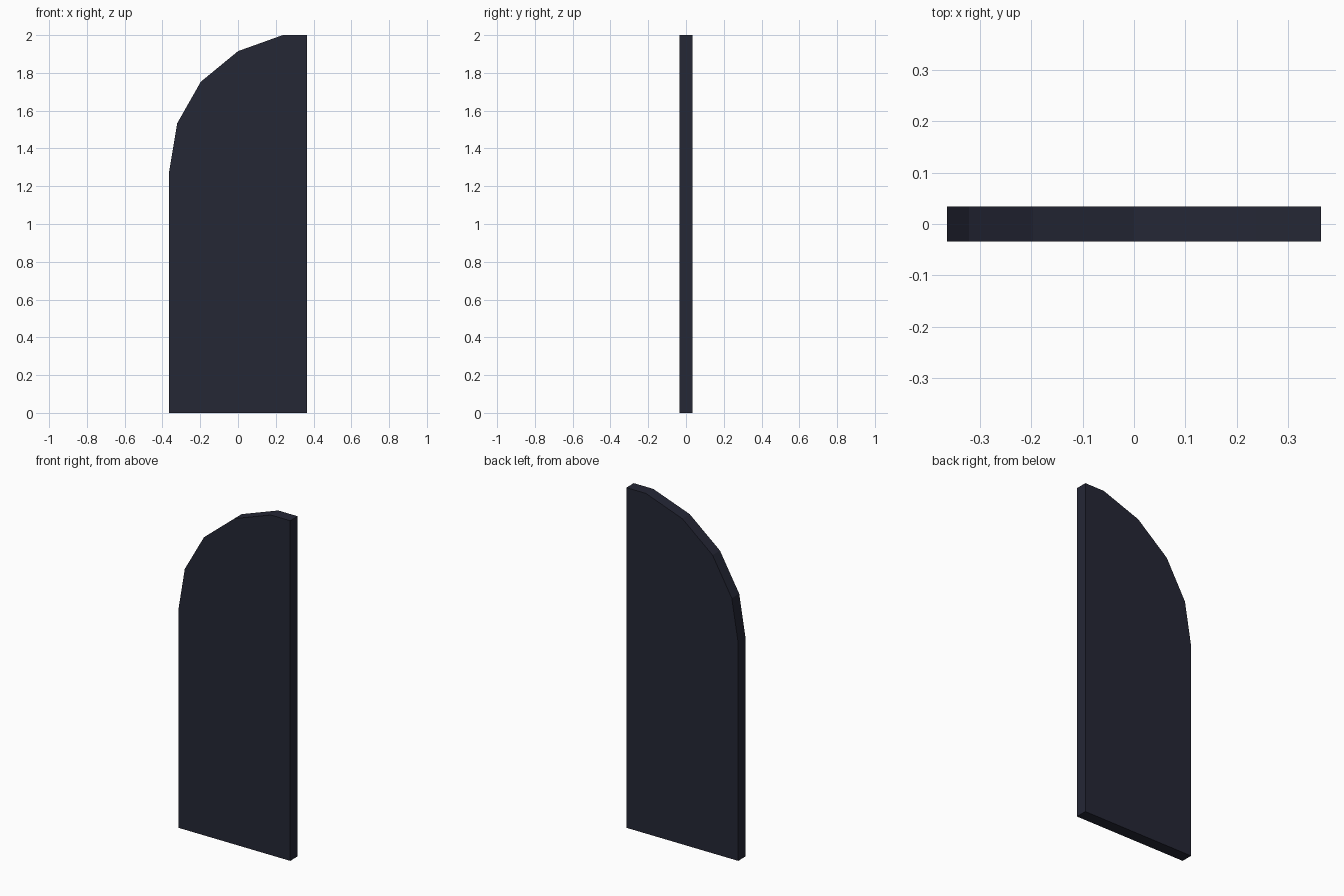
import bpy
import bmesh

if "Cube" in bpy.data.objects:
    bpy.data.objects.remove(bpy.data.objects["Cube"])

HALF_W, HALF_T = 0.364, 0.0345

# Front outline: straight right edge, faceted curve on the upper left
outline = [(-HALF_W, 0), (HALF_W, 0), (HALF_W, 2.0), (0.237, 2.0),
           (0.0, 1.915), (-0.197, 1.753), (-0.322, 1.533), (-HALF_W, 1.28)]

# Extrude the outline through the panel thickness
bm = bmesh.new()
face = bm.faces.new([bm.verts.new((x, -HALF_T, z)) for x, z in outline])
result = bmesh.ops.extrude_face_region(bm, geom=[face], use_keep_orig=True)
back = [g for g in result["geom"] if isinstance(g, bmesh.types.BMVert)]
bmesh.ops.translate(bm, verts=back, vec=(0, 2 * HALF_T, 0))
bmesh.ops.recalc_face_normals(bm, faces=bm.faces)

mesh = bpy.data.meshes.new("curved_panel")
bm.to_mesh(mesh)
bm.free()
panel = bpy.data.objects.new("curved_panel", mesh)
bpy.context.collection.objects.link(panel)

# Dark navy finish
navy = bpy.data.materials.new("dark_navy")
navy.diffuse_color = (0.018, 0.02, 0.036, 1)
navy.use_nodes = True
navy.node_tree.nodes["Principled BSDF"].inputs["Base Color"].default_value = navy.diffuse_color
mesh.materials.append(navy)
